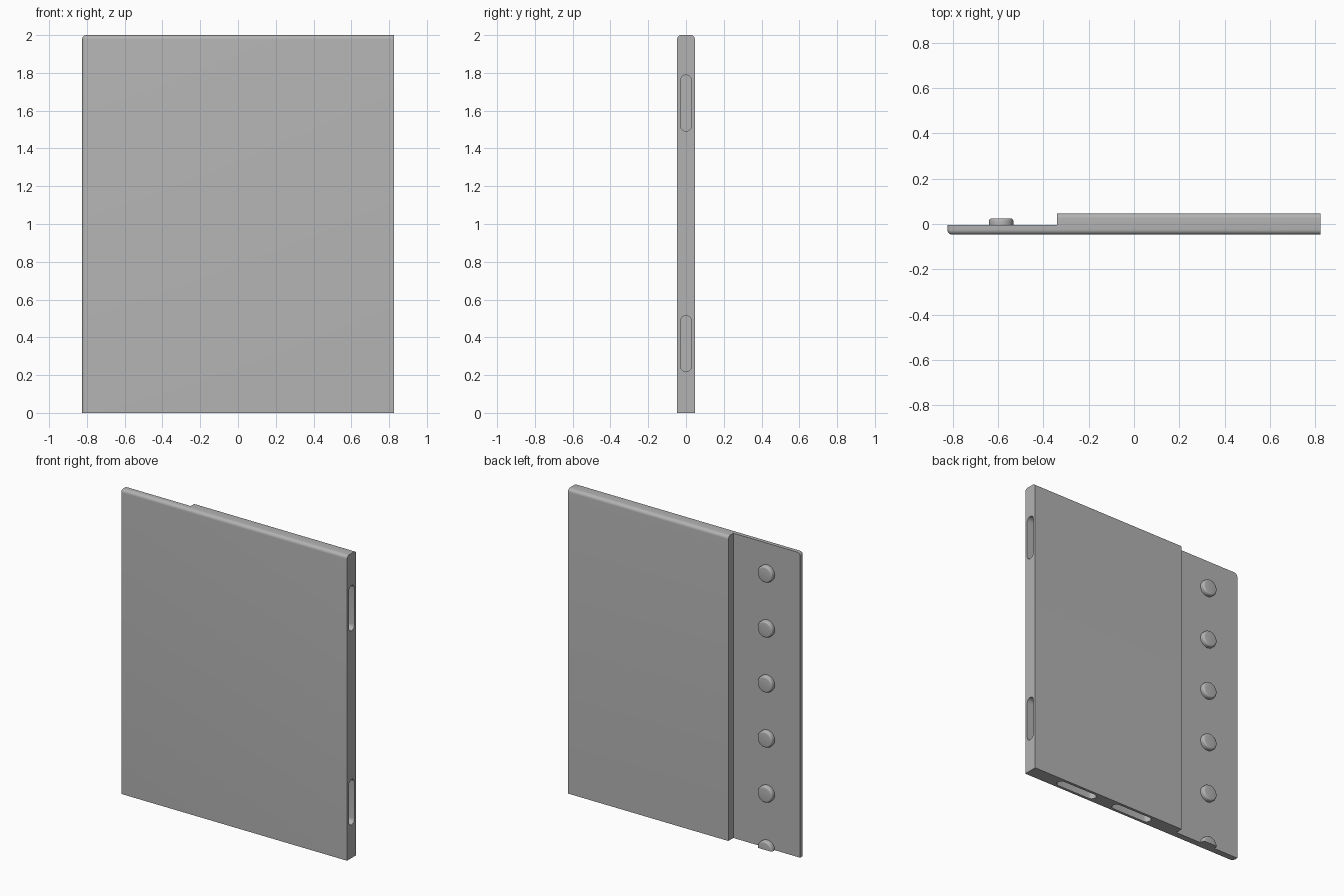
import bpy, bmesh, math
from mathutils import Matrix, Vector

cube = bpy.data.objects.get("Cube")
if cube:
    bpy.data.objects.remove(cube, do_unlink=True)

HALF_W, HALF_T, HEIGHT = 0.825, 0.047, 2.0
STEP_X, STEP_Y = -0.34, -0.005
ROUND = 0.022
SLOT_LEN, SLOT_R, SLOT_DEPTH = 0.297, 0.029, 0.08

grey = bpy.data.materials.new("plain grey")
grey.use_nodes = True
grey.diffuse_color = (0.45, 0.45, 0.45, 1)
grey.node_tree.nodes["Principled BSDF"].inputs["Base Color"].default_value = grey.diffuse_color


def make_object(name, bm):
    bmesh.ops.recalc_face_normals(bm, faces=bm.faces)
    mesh = bpy.data.meshes.new(name)
    bm.to_mesh(mesh)
    bm.free()
    mesh.materials.append(grey)
    obj = bpy.data.objects.new(name, mesh)
    bpy.context.collection.objects.link(obj)
    return obj


def activate(obj):
    bpy.ops.object.select_all(action='DESELECT')
    obj.select_set(True)
    bpy.context.view_layer.objects.active = obj


def smooth(obj):
    activate(obj)
    bpy.ops.object.shade_smooth_by_angle(angle=math.radians(35))


def prism(outline, axis):
    """Extrude a flat outline along an axis vector."""
    bm = bmesh.new()
    face = bm.faces.new([bm.verts.new(p) for p in outline])
    result = bmesh.ops.extrude_face_region(bm, geom=[face])
    verts = [v for v in result["geom"] if isinstance(v, bmesh.types.BMVert)]
    bmesh.ops.translate(bm, verts=verts, vec=axis)
    return bm


# Panel: stepped plan extruded upward, with rounded top and front left-hand edges
plan = [(-HALF_W, -HALF_T, 0), (HALF_W, -HALF_T, 0), (HALF_W, HALF_T, 0),
        (STEP_X, HALF_T, 0), (STEP_X, STEP_Y, 0), (-HALF_W, STEP_Y, 0)]
bm = prism(plan, (0, 0, HEIGHT))


def is_rounded(edge):
    mid = (edge.verts[0].co + edge.verts[1].co) / 2
    top = mid.z > HEIGHT - 0.001
    front, back = mid.y < -HALF_T + 0.001, mid.y > HALF_T - 0.001
    end = mid.x < -HALF_W + 0.001
    return (top and (front or back or end)) or (front and end)


bmesh.ops.bevel(bm, geom=[e for e in bm.edges if is_rounded(e)], offset=ROUND,
                segments=6, profile=0.5, affect='EDGES')
panel = make_object("stepped_panel", bm)


# Slots: round-ended pockets in the side and the underside
def cut_slot(centre, along, inward):
    along, inward = Vector(along), Vector(inward)
    across = Vector((0, 1, 0))
    reach = SLOT_LEN / 2 - SLOT_R
    outline = []
    for i in range(26):
        end, step = divmod(i, 13)
        a = -math.pi / 2 + math.pi * (step / 12 + end)
        shift = reach if end == 0 else -reach
        outline.append(Vector(centre) - inward * SLOT_DEPTH
                       + along * (shift + SLOT_R * math.cos(a)) + across * SLOT_R * math.sin(a))
    cutter = make_object("slot_cutter", prism(outline, inward * SLOT_DEPTH * 2))
    cutter.hide_render = True
    activate(panel)
    mod = panel.modifiers.new("slot", 'BOOLEAN')
    mod.operation, mod.solver, mod.object = 'DIFFERENCE', 'EXACT', cutter
    bpy.ops.object.modifier_apply(modifier=mod.name)
    bpy.data.objects.remove(cutter, do_unlink=True)


for z in (0.367, 1.64):
    cut_slot((HALF_W, 0, z), (0, 0, 1), (-1, 0, 0))
for x in (0.457, 0.02):
    cut_slot((x, 0, 0), (1, 0, 0), (0, 0, 1))
smooth(panel)

# Studs: round buttons up the thin flange, the lowest cut flush with the base
for i in range(6):
    bm = bmesh.new()
    bmesh.ops.create_cone(bm, cap_ends=True, segments=40, radius1=0.054, radius2=0.054, depth=0.034,
                          matrix=Matrix.Rotation(-math.pi / 2, 4, 'X'))
    rim = [e for e in bm.edges if all(v.co.y > 0 for v in e.verts)]
    bmesh.ops.bevel(bm, geom=rim, offset=0.012, segments=4, profile=0.5, affect='EDGES')
    bmesh.ops.translate(bm, verts=bm.verts, vec=(-0.587, 0.008, i * 0.361))
    if i == 0:
        cut = bmesh.ops.bisect_plane(bm, geom=bm.verts[:] + bm.edges[:] + bm.faces[:], dist=1e-5,
                                     plane_co=(0, 0, 0), plane_no=(0, 0, -1), clear_outer=True)
        bmesh.ops.holes_fill(bm, edges=[e for e in bm.edges if e.is_boundary])
    smooth(make_object(f"stud_{i + 1}", bm))
